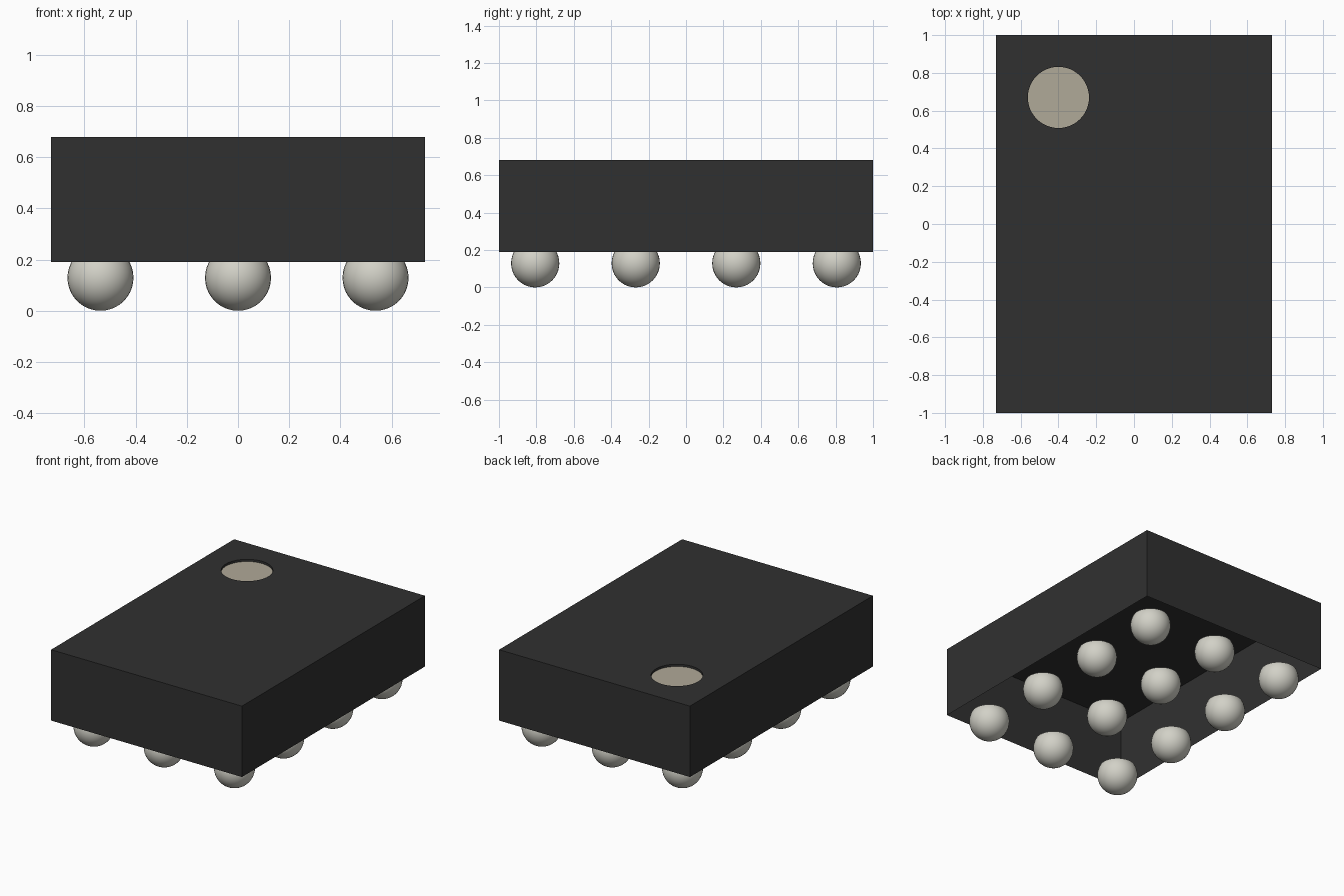
import bpy
import bmesh
import math
from mathutils import Vector

cube = bpy.data.objects.get("Cube")
if cube:
    bpy.data.objects.remove(cube, do_unlink=True)

HALF_X, HALF_Y = 0.73, 1.0
BOTTOM, TOP = 0.19, 0.68
DOT = Vector((-0.40, 0.67))
DOT_RADIUS, DOT_DEPTH, DOT_SIDES = 0.162, 0.015, 48
BALL_RADIUS = 0.129
PITCH = 0.5375


def make_material(name, colour):
    mat = bpy.data.materials.new(name)
    mat.use_nodes = True
    rgba = (*colour, 1.0)
    mat.diffuse_color = rgba
    bsdf = next(n for n in mat.node_tree.nodes if n.type == 'BSDF_PRINCIPLED')
    bsdf.inputs["Base Color"].default_value = rgba
    return mat


def mesh_from(bm, name, mat):
    mesh = bpy.data.meshes.new(name)
    bm.to_mesh(mesh)
    bm.free()
    mesh.materials.append(mat)
    return mesh


def add_object(name, mesh, location=(0, 0, 0)):
    obj = bpy.data.objects.new(name, mesh)
    obj.location = location
    bpy.context.collection.objects.link(obj)
    return obj


def edge_loop(bm, points):
    verts = [bm.verts.new(p) for p in points]
    return [bm.edges.new((v, verts[i - 1])) for i, v in enumerate(verts)]


black = make_material("black plastic", (0.030, 0.030, 0.030))
beige = make_material("beige marking", (0.435, 0.398, 0.316))
silver = make_material("solder grey", (0.645, 0.638, 0.572))

# Package body: thin shell, open underneath, with a round recess in the top
bm = bmesh.new()
rim = edge_loop(bm, [(sx * HALF_X, sy * HALF_Y, TOP)
                     for sx, sy in ((-1, -1), (1, -1), (1, 1), (-1, 1))])
circle = edge_loop(bm, [(DOT.x + DOT_RADIUS * math.cos(a),
                         DOT.y + DOT_RADIUS * math.sin(a), TOP)
                        for a in (math.tau * i / DOT_SIDES for i in range(DOT_SIDES))])
bmesh.ops.triangle_fill(bm, use_beauty=True, edges=rim + circle, normal=(0, 0, 1))
for edges, depth in ((rim, TOP - BOTTOM), (circle, DOT_DEPTH)):
    new = bmesh.ops.extrude_edge_only(bm, edges=edges)["geom"]
    bmesh.ops.translate(bm, vec=(0, 0, -depth),
                        verts=[g for g in new if isinstance(g, bmesh.types.BMVert)])
bmesh.ops.recalc_face_normals(bm, faces=bm.faces[:])
if any(f.normal.z < -0.9 for f in bm.faces):
    bmesh.ops.reverse_faces(bm, faces=bm.faces[:])
add_object("package_body", mesh_from(bm, "package_body", black))

# Round orientation mark at the floor of the recess
bm = bmesh.new()
bmesh.ops.create_circle(bm, cap_ends=True, segments=DOT_SIDES, radius=DOT_RADIUS)
add_object("corner_mark", mesh_from(bm, "corner_mark", beige),
           (DOT.x, DOT.y, TOP - DOT_DEPTH))

# Solder ball: sphere cut flat where it meets the body
bm = bmesh.new()
bmesh.ops.create_uvsphere(bm, u_segments=32, v_segments=20, radius=BALL_RADIUS)
cut = bmesh.ops.bisect_plane(bm, geom=bm.verts[:] + bm.edges[:] + bm.faces[:],
                             plane_co=(0, 0, BOTTOM - BALL_RADIUS),
                             plane_no=(0, 0, 1), clear_outer=True)
bmesh.ops.holes_fill(bm, edges=[g for g in cut["geom_cut"]
                                if isinstance(g, bmesh.types.BMEdge)])
bmesh.ops.recalc_face_normals(bm, faces=bm.faces[:])
ball_mesh = mesh_from(bm, "solder_ball", silver)

# Grid of balls, three across and four deep
balls = [add_object(f"solder_ball_{col + 1}_{row + 1}", ball_mesh,
                    ((col - 1) * PITCH, (row - 1.5) * PITCH, BALL_RADIUS))
         for col in range(3) for row in range(4)]
bpy.ops.object.select_all(action='DESELECT')
balls[0].select_set(True)
bpy.context.view_layer.objects.active = balls[0]
bpy.ops.object.shade_smooth_by_angle(angle=math.radians(35))
